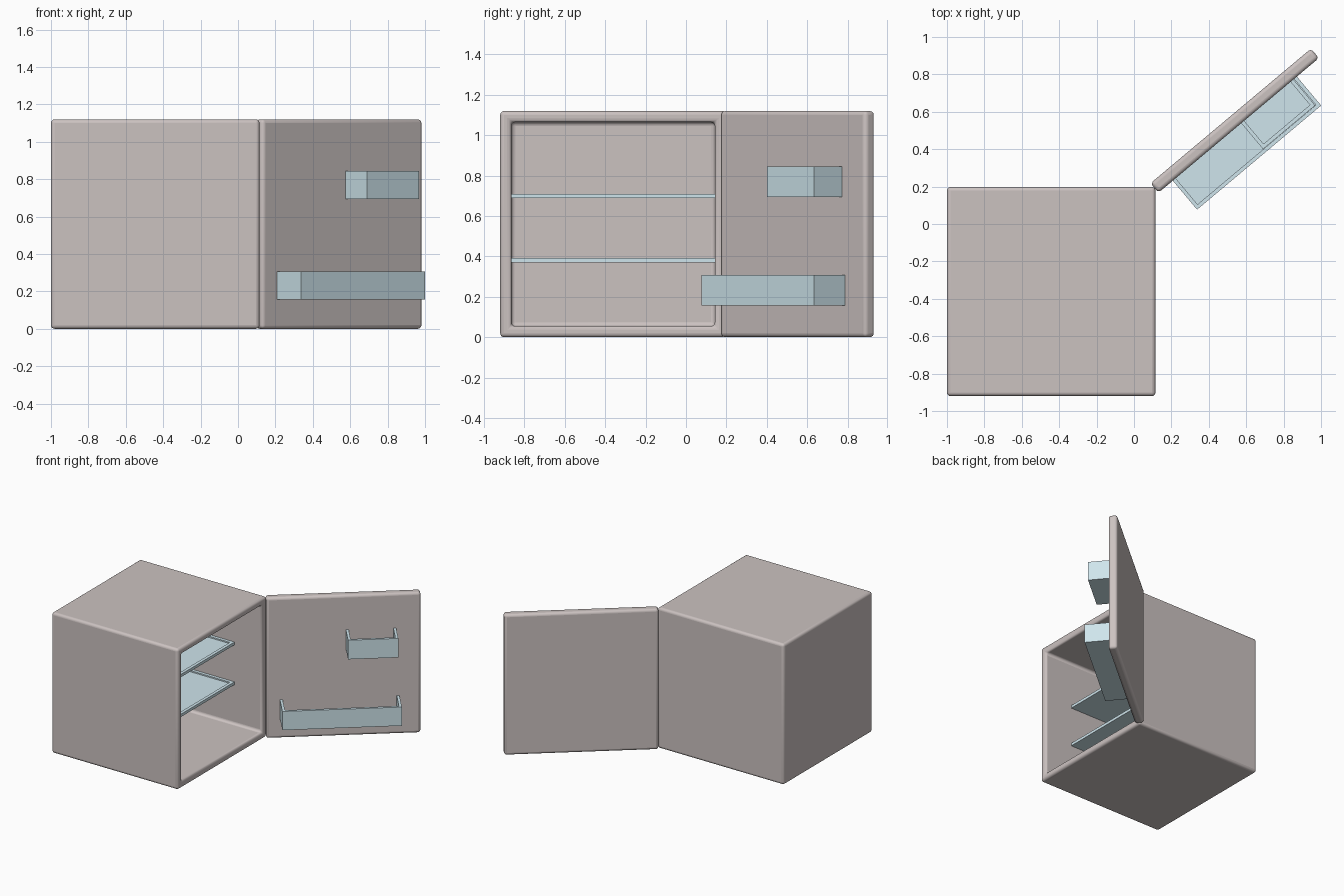
import bpy, bmesh, math
from mathutils import Matrix, Vector

if "Cube" in bpy.data.objects:
    bpy.data.objects.remove(bpy.data.objects["Cube"])


def material(name, rgb):
    m = bpy.data.materials.new(name)
    m.diffuse_color = (*rgb, 1)
    m.use_nodes = True
    m.node_tree.nodes["Principled BSDF"].inputs["Base Color"].default_value = m.diffuse_color
    return m


shell_mat = material("warm_grey", (0.60, 0.54, 0.53))
glass_mat = material("pale_blue", (0.62, 0.78, 0.84))


def box(lo, hi):
    lo, hi = Vector(lo), Vector(hi)
    bm = bmesh.new()
    bmesh.ops.create_cube(bm, size=1,
                          matrix=Matrix.Translation((lo + hi) / 2) @ Matrix.Diagonal((*(hi - lo), 1)))
    return bm


def facing(bm, axis):
    bm.normal_update()
    return max(bm.faces, key=lambda f: f.normal.dot(Vector(axis)))


def recess(bm, axis, wall, depth):
    # sink a pocket into the face that looks along axis
    f = facing(bm, axis)
    bmesh.ops.inset_region(bm, faces=[f], thickness=wall, use_even_offset=True)
    new = bmesh.ops.extrude_face_region(bm, geom=[f])
    bmesh.ops.translate(bm, verts=[v for v in new["geom"] if isinstance(v, bmesh.types.BMVert)],
                        vec=-Vector(axis) * depth)
    if f.is_valid:
        bm.faces.remove(f)
    bmesh.ops.recalc_face_normals(bm, faces=bm.faces)


def finish(bm, name, mat, bevel=0, matrix=None):
    me = bpy.data.meshes.new(name)
    bm.to_mesh(me)
    bm.free()
    ob = bpy.data.objects.new(name, me)
    bpy.context.collection.objects.link(ob)
    me.materials.append(mat)
    if matrix:
        ob.matrix_world = matrix
    if bevel:
        mod = ob.modifiers.new("round", 'BEVEL')
        mod.width, mod.segments = bevel, 4
        mod.limit_method = 'ANGLE'
        bpy.ops.object.select_all(action='DESELECT')
        ob.select_set(True)
        bpy.context.view_layer.objects.active = ob
        bpy.ops.object.shade_smooth_by_angle(angle=math.radians(35))
    return ob


# cabinet body, open towards +x
wall = 0.055
bm = box((-1, -0.92, 0), (0.115, 0.198, 1.12))
recess(bm, (1, 0, 0), wall, 1.06)
finish(bm, "cabinet_body", shell_mat, 0.02)

# shelves with a slightly raised rim
for i, z in enumerate((0.371, 0.688)):
    bm = box((-0.945, -0.865, z), (-0.13, 0.143, z + 0.022))
    recess(bm, (0, 0, 1), 0.025, 0.01)
    finish(bm, f"shelf_{i + 1}", glass_mat)

# door swung open about the hinge; local x runs along it, local -y faces inside
swing = Matrix.Translation((0.115, 0.197, 0)) @ Matrix.Rotation(math.radians(40), 4, 'Z')
finish(box((-0.007, -0.033, 0), (1.113, 0.033, 1.12)), "door", shell_mat, 0.02, swing)

# door bins, open at the top and against the door
for name, x0, x1, y, z0, z1 in (("large_bin", 0.093, 0.959, -0.235, 0.158, 0.307),
                                ("small_bin", 0.571, 0.935, -0.214, 0.693, 0.845)):
    bm = box((x0, y, z0), (x1, -0.032, z1))
    bmesh.ops.delete(bm, geom=[facing(bm, (0, 0, 1)), facing(bm, (0, 1, 0))], context='FACES')
    ob = finish(bm, name, glass_mat, 0, swing)
    mod = ob.modifiers.new("thickness", 'SOLIDIFY')
    mod.thickness, mod.offset, mod.use_even_offset = 0.02, -1, True
